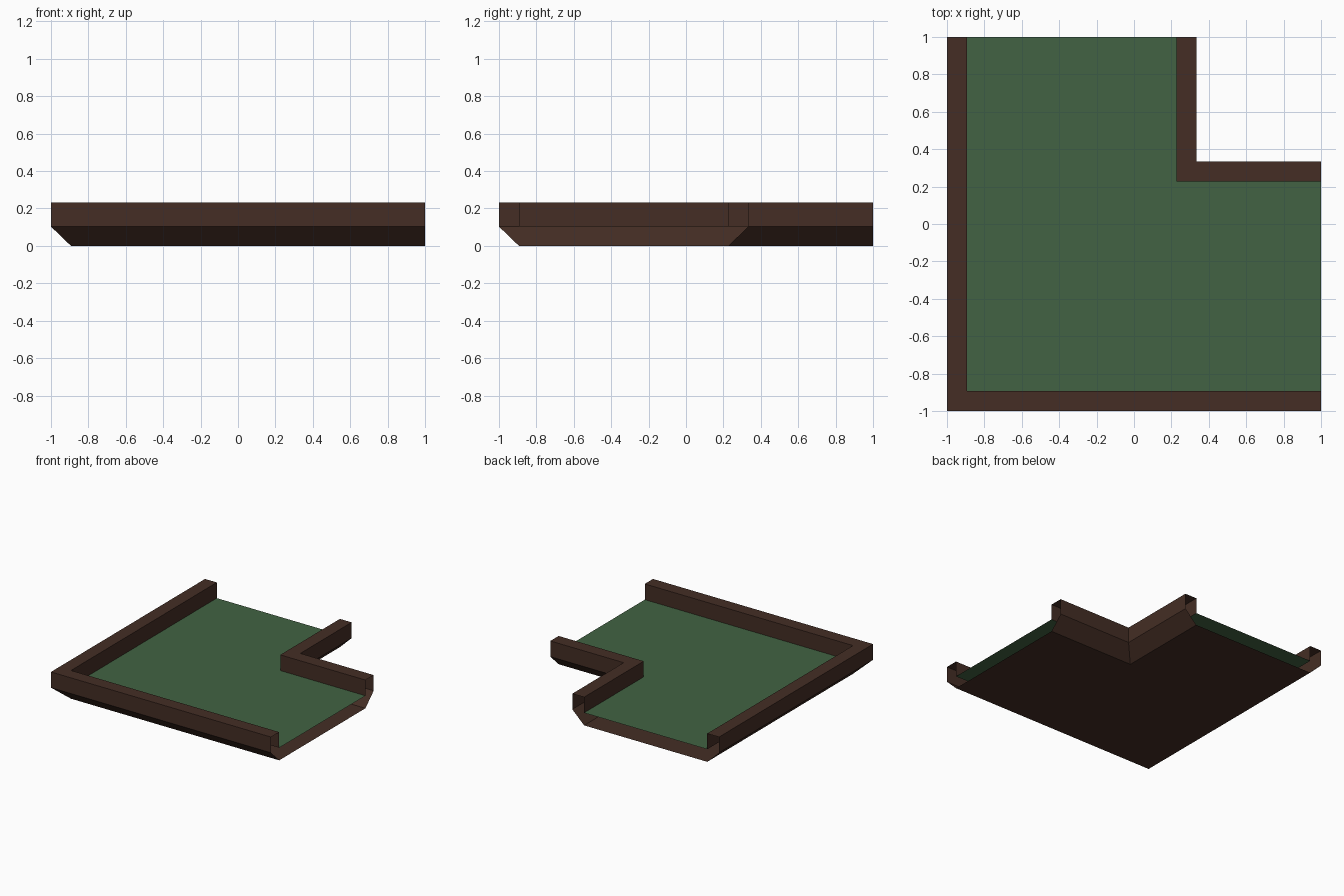
import bpy

if "Cube" in bpy.data.objects:
    bpy.data.objects.remove(bpy.data.objects["Cube"])

W = 0.107                        # rail width
FLOOR_Z, TOP_Z = 0.103, 0.232
C = 0.333                        # outside of the inner corner


def material(name, rgb):
    m = bpy.data.materials.new(name)
    m.diffuse_color = (*rgb, 1)
    m.use_nodes = True
    m.node_tree.nodes["Principled BSDF"].inputs["Base Color"].default_value = m.diffuse_color
    return m


BROWN = material("dark_wood", (0.058, 0.027, 0.018))
GREEN = material("green_felt", (0.054, 0.123, 0.056))


def add_mesh(name, verts, faces, mat):
    mesh = bpy.data.meshes.new(name)
    mesh.from_pydata(verts, [], faces)
    mesh.materials.append(mat)
    obj = bpy.data.objects.new(name, mesh)
    bpy.context.collection.objects.link(obj)
    return obj


def rail(name, outside, inside):
    """Hollow, open-ended rail: sloped skirt, outer side, top and inner side."""
    profile = [(inside, 0), (outside, FLOOR_Z), (outside, TOP_Z),
               (inside, TOP_Z), (inside, FLOOR_Z)]
    n = len(outside)
    verts = [(x, y, z) for path, z in profile for x, y in path]
    faces = [(k * n + i, k * n + i + 1, (k + 1) * n + i + 1, (k + 1) * n + i)
             for k in range(len(profile) - 1) for i in range(n - 1)]
    add_mesh(name, verts, faces, BROWN)


# Paths run with the playing floor on their left
a, b = -1 + W, C - W
outer_in = [(a, 1), (a, a), (1, a)]
corner_in = [(1, b), (b, b), (b, 1)]
rail("outer_rail", [(-1, 1), (-1, -1), (1, -1)], outer_in)
rail("inner_corner_rail", [(1, C), (C, C), (C, 1)], corner_in)

# L-shaped floor and underside, each as two quads meeting at the corner diagonal
outline = outer_in + corner_in
quads = [(0, 1, 4, 5), (1, 2, 3, 4)]
add_mesh("floor", [(x, y, FLOOR_Z) for x, y in outline], quads, GREEN)
add_mesh("underside", [(x, y, 0) for x, y in outline],
         [q[::-1] for q in quads], BROWN)
